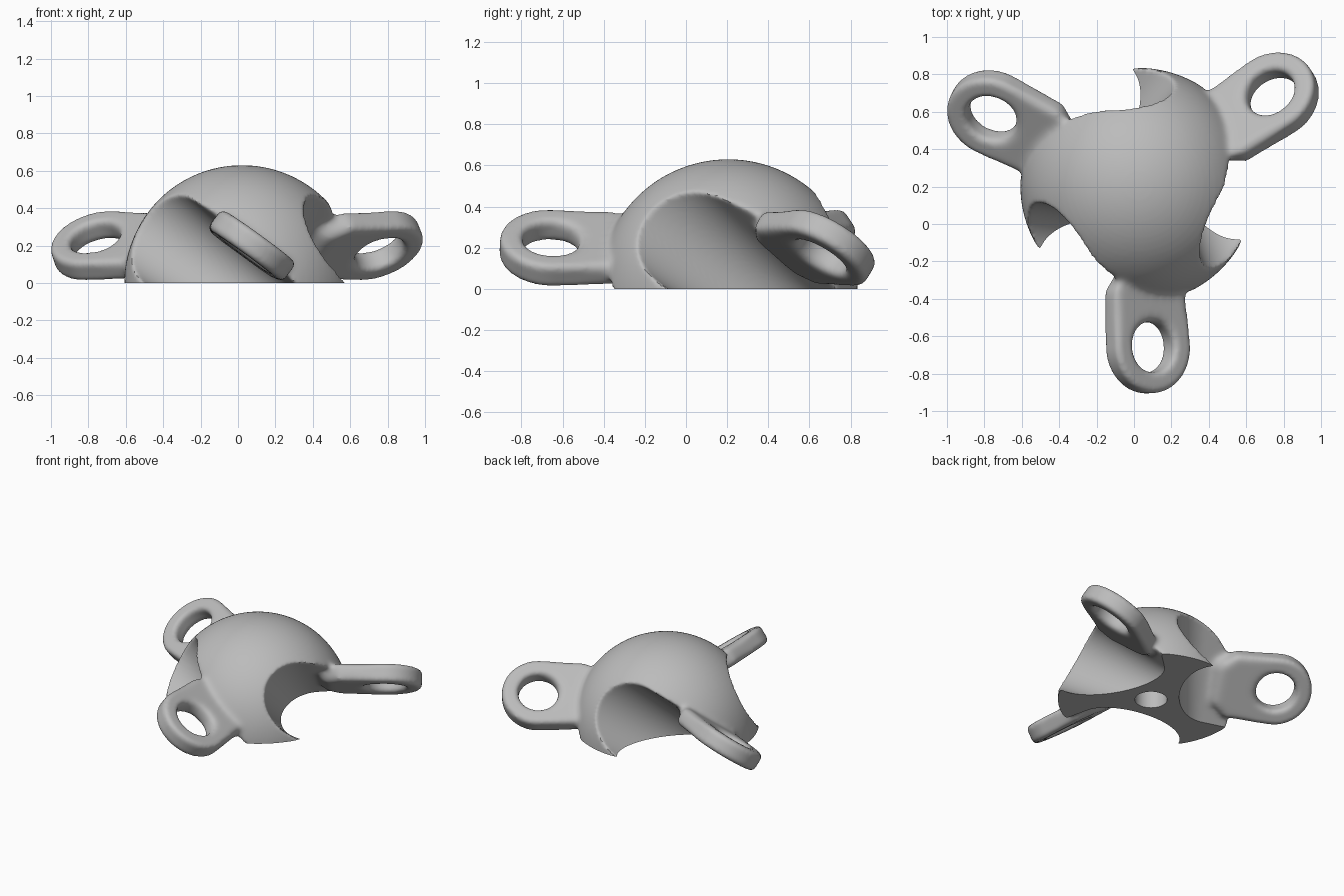
import bpy, bmesh
from math import radians, cos, sin, pi
from mathutils import Matrix, Vector

if "Cube" in bpy.data.objects:
    bpy.data.objects.remove(bpy.data.objects["Cube"], do_unlink=True)

CENTRE = Vector((0.022, 0.205, 0))
DOME_R = 0.63
ARM_ANGLE = radians(273.5)
TILT = radians(-36)
THICK = 0.13

grey = bpy.data.materials.new("plain_grey")
grey.use_nodes = True
grey.diffuse_color = (0.5, 0.5, 0.5, 1)
grey.node_tree.nodes["Principled BSDF"].inputs["Base Color"].default_value = (0.5, 0.5, 0.5, 1)


def add_object(name, bm, matrix=Matrix()):
    bmesh.ops.recalc_face_normals(bm, faces=bm.faces)
    mesh = bpy.data.meshes.new(name)
    bm.to_mesh(mesh)
    bm.free()
    obj = bpy.data.objects.new(name, mesh)
    obj.matrix_world = matrix
    bpy.context.collection.objects.link(obj)
    return obj


def apply_modifier(obj, kind, **settings):
    mod = obj.modifiers.new(kind, kind)
    for key, value in settings.items():
        setattr(mod, key, value)
    bpy.context.view_layer.update()
    with bpy.context.temp_override(object=obj, active_object=obj, selected_objects=[obj]):
        bpy.ops.object.modifier_apply(modifier=mod.name)


def combine(obj, other, operation):
    other.hide_render = True
    apply_modifier(obj, "BOOLEAN", object=other, operation=operation, solver="EXACT")
    bpy.data.objects.remove(other, do_unlink=True)


def cone(r1, r2, depth, matrix):
    bm = bmesh.new()
    bmesh.ops.create_cone(bm, cap_ends=True, segments=64, radius1=r1,
                          radius2=r2, depth=depth, matrix=matrix)
    return bm


def scoop(turn):
    # Slightly tapered channel slanting down beneath one arm, swept outward
    axis = Vector((0.81, -0.06, -0.58)).normalized()
    start = Vector((-0.09, -0.40, 0)) - axis * 1.2
    length = 2.0
    place = Matrix.Translation(start + axis * length / 2) @ axis.to_track_quat("Z", "Y").to_matrix().to_4x4()
    bm = cone(0.34, 0.14, length, place)
    outward = Vector((0.16, -0.40, -0.06))
    for vert in bm.verts[:]:
        bm.verts.new(vert.co + outward)
    bmesh.ops.delete(bm, geom=bm.edges[:], context="EDGES_FACES")
    hull = bmesh.ops.convex_hull(bm, input=bm.verts[:])
    spare = {g for g in hull["geom_interior"] + hull["geom_unused"]
             if isinstance(g, bmesh.types.BMVert)}
    bmesh.ops.delete(bm, geom=list(spare), context="VERTS")
    return add_object("scoop_cutter", bm, Matrix.Translation(CENTRE) @ turn)


def arm(turn):
    # Flat tongue with a rounded end, narrowing where it enters the dome
    eye, ring = 0.865, 0.247
    root = [(0.36, 0.14), (0.55, 0.236)]
    outline = [(x, -y) for x, y in root]
    outline += [(eye + ring * cos(a), ring * sin(a))
                for a in [-pi / 2 + pi * i / 32 for i in range(33)]]
    outline += reversed(root)
    bm = bmesh.new()
    face = bm.faces.new([bm.verts.new((x, y, -THICK / 2)) for x, y in outline])
    grown = bmesh.ops.extrude_face_region(bm, geom=[face])["geom"]
    bmesh.ops.translate(bm, vec=(0, 0, THICK),
                        verts=[g for g in grown if isinstance(g, bmesh.types.BMVert)])
    # Slope the underside of the root into the channel wall
    for vert in bm.verts:
        if vert.co.x < 0.4 and vert.co.z < 0:
            vert.co.x += 0.1
    place = (Matrix.Translation(CENTRE + Vector((0, 0, 0.2))) @ turn
             @ Matrix.Rotation(ARM_ANGLE, 4, "Z") @ Matrix.Rotation(TILT, 4, "X"))
    tongue = add_object("arm", bm, place)
    hole = cone(0.135, 0.135, 1, Matrix.Translation((eye, 0, 0)))
    combine(tongue, add_object("eye_cutter", hole, place), "DIFFERENCE")
    apply_modifier(tongue, "BEVEL", width=0.03, segments=4, limit_method="ANGLE",
                   angle_limit=radians(50))
    return tongue


# Dome: a ball that is trimmed flat at the ground at the end
bm = bmesh.new()
bmesh.ops.create_uvsphere(bm, u_segments=96, v_segments=48, radius=DOME_R)
body = add_object("three_arm_dome", bm, Matrix.Translation(CENTRE))

turns = [Matrix.Rotation(2 * pi * i / 3, 4, "Z") for i in range(3)]
for turn in turns:
    combine(body, scoop(turn), "DIFFERENCE")
for turn in turns:
    combine(body, arm(turn), "UNION")

# Blind socket in the underside
socket = cone(0.11, 0.11, 1, Matrix.Translation((0, 0, -0.3)))
combine(body, add_object("socket_cutter", socket, Matrix.Translation(CENTRE)), "DIFFERENCE")

# One soft surface, with wider fillets where the arms leave the dome
apply_modifier(body, "REMESH", mode="VOXEL", voxel_size=0.0125)
apply_modifier(body, "SMOOTH", factor=0.5, iterations=5)
joints = [turn @ Vector((0.55 * cos(ARM_ANGLE), 0.55 * sin(ARM_ANGLE), 0.24)) for turn in turns]
group = body.vertex_groups.new(name="arm_joints")
for vert in body.data.vertices:
    local = body.matrix_world @ vert.co - CENTRE
    nearest = min((local - joint).length for joint in joints)
    group.add([vert.index], max(0, min(1, (0.34 - nearest) / 0.1)), "REPLACE")
apply_modifier(body, "SMOOTH", factor=0.5, iterations=35, vertex_group=group.name)

# Flat base
bm = bmesh.new()
bm.from_mesh(body.data)
cut = bmesh.ops.bisect_plane(bm, geom=bm.verts[:] + bm.edges[:] + bm.faces[:],
                             plane_co=(0, 0, 0), plane_no=(0, 0, 1), clear_inner=True)
rim = [g for g in cut["geom_cut"] if isinstance(g, bmesh.types.BMEdge)]
bmesh.ops.triangle_fill(bm, edges=rim, use_beauty=True)
bmesh.ops.recalc_face_normals(bm, faces=bm.faces)
bm.to_mesh(body.data)
bm.free()

body.data.materials.clear()
body.data.materials.append(grey)
for poly in body.data.polygons:
    poly.material_index = 0
bpy.ops.object.select_all(action="DESELECT")
body.select_set(True)
bpy.context.view_layer.objects.active = body
bpy.ops.object.shade_smooth_by_angle(angle=radians(40))
